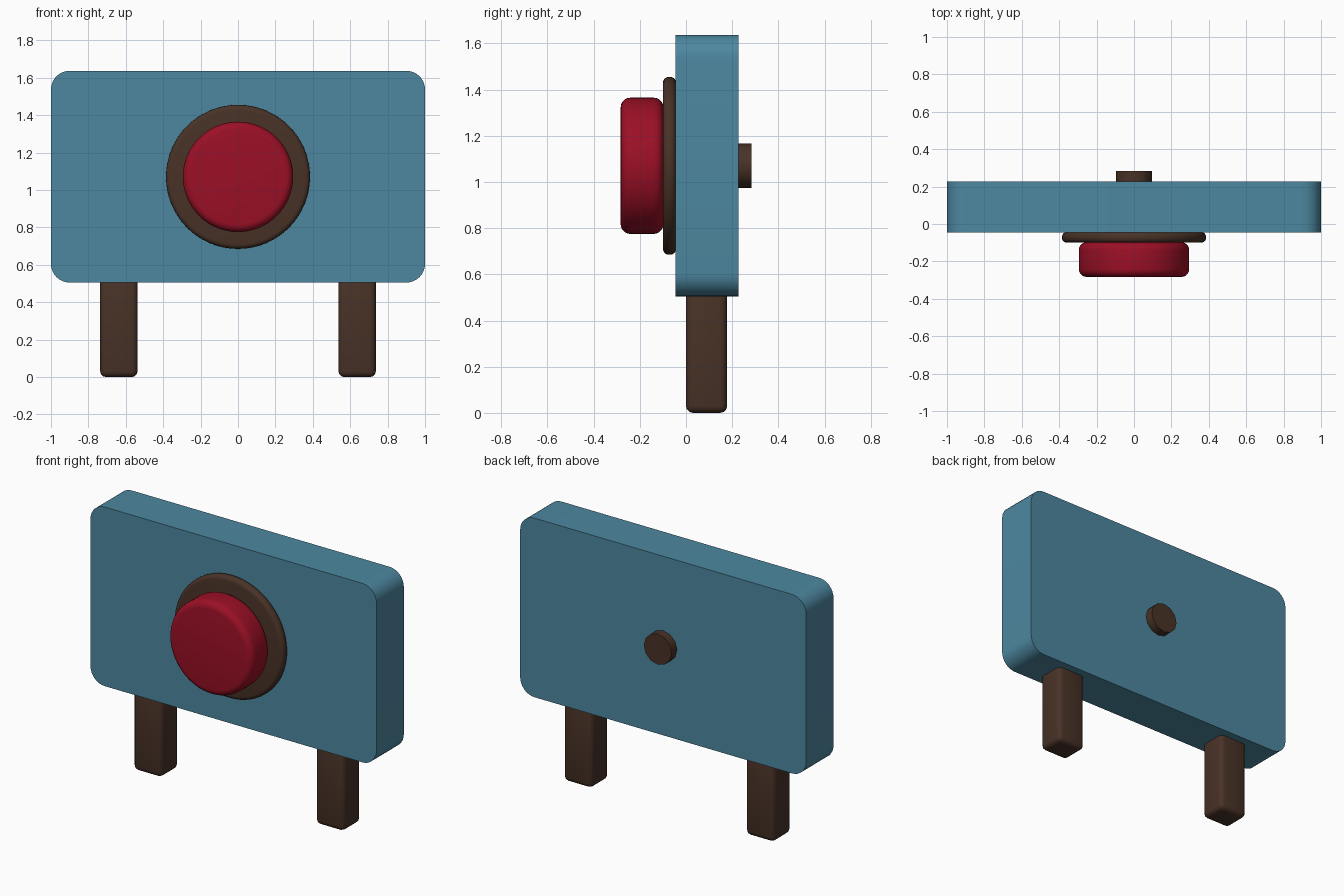
import bpy
import bmesh
import math
from mathutils import Matrix, Vector

cube = bpy.data.objects.get("Cube")
if cube:
    bpy.data.objects.remove(cube, do_unlink=True)


def material(name, rgb):
    mat = bpy.data.materials.new(name)
    mat.use_nodes = True
    mat.diffuse_color = (*rgb, 1)
    mat.node_tree.nodes["Principled BSDF"].inputs["Base Color"].default_value = (*rgb, 1)
    return mat


BLUE = material("steel_blue", (0.074, 0.245, 0.352))
RED = material("deep_red", (0.328, 0.005, 0.019))
BROWN = material("dark_brown", (0.065, 0.032, 0.020))


def finish(bm, name, mat):
    """Turn a bmesh into a smooth-shaded object that keeps sharp edges."""
    bmesh.ops.recalc_face_normals(bm, faces=bm.faces)
    mesh = bpy.data.meshes.new(name)
    bm.to_mesh(mesh)
    bm.free()
    mesh.materials.append(mat)
    obj = bpy.data.objects.new(name, mesh)
    bpy.context.collection.objects.link(obj)
    bpy.ops.object.select_all(action="DESELECT")
    obj.select_set(True)
    bpy.context.view_layer.objects.active = obj
    bpy.ops.object.shade_smooth_by_angle(angle=math.radians(35))
    return obj


def box(name, mat, low, high, radius, segments, depth_edges_only=False):
    """Box between two corners with rounded edges."""
    low, high = Vector(low), Vector(high)
    bm = bmesh.new()
    bmesh.ops.create_cube(bm, size=1, matrix=Matrix.Translation((low + high) / 2)
                          @ Matrix.Diagonal((*(high - low), 1)))
    edges = [e for e in bm.edges if not depth_edges_only
             or abs(e.verts[0].co.y - e.verts[1].co.y) > 0.01]
    bmesh.ops.bevel(bm, geom=edges, offset=radius, segments=segments,
                    profile=0.5, affect="EDGES")
    return finish(bm, name, mat)


def disc(name, mat, radius, front, back, sides, rounding=0):
    """Cylinder along y, centred on the panel, with optionally rounded rims."""
    bm = bmesh.new()
    place = Matrix.Translation((0, (front + back) / 2, 1.07)) @ Matrix.Rotation(math.pi / 2, 4, "X")
    bmesh.ops.create_cone(bm, cap_ends=True, segments=sides, radius1=radius,
                          radius2=radius, depth=back - front, matrix=place)
    if rounding:
        rims = [e for e in bm.edges if abs(e.verts[0].co.y - e.verts[1].co.y) < 0.001]
        bmesh.ops.bevel(bm, geom=rims, offset=rounding, segments=5,
                        profile=0.5, affect="EDGES")
    return finish(bm, name, mat)


# Upright panel with four rounded corners
box("panel", BLUE, (-1, -0.045, 0.505), (1, 0.228, 1.637), 0.1, 8, True)

# Button, its surrounding collar, and the small knob behind
disc("button_collar", BROWN, 0.385, -0.1, -0.043, 64, 0.026)
disc("button", RED, 0.295, -0.283, -0.098, 64, 0.042)
disc("rear_knob", BROWN, 0.097, 0.22, 0.283, 12)

# Pair of legs
for side, x in (("left", 0.637), ("right", -0.637)):
    box(side + "_leg", BROWN, (x - 0.1, 0, 0), (x + 0.1, 0.178, 0.56), 0.03, 3)
